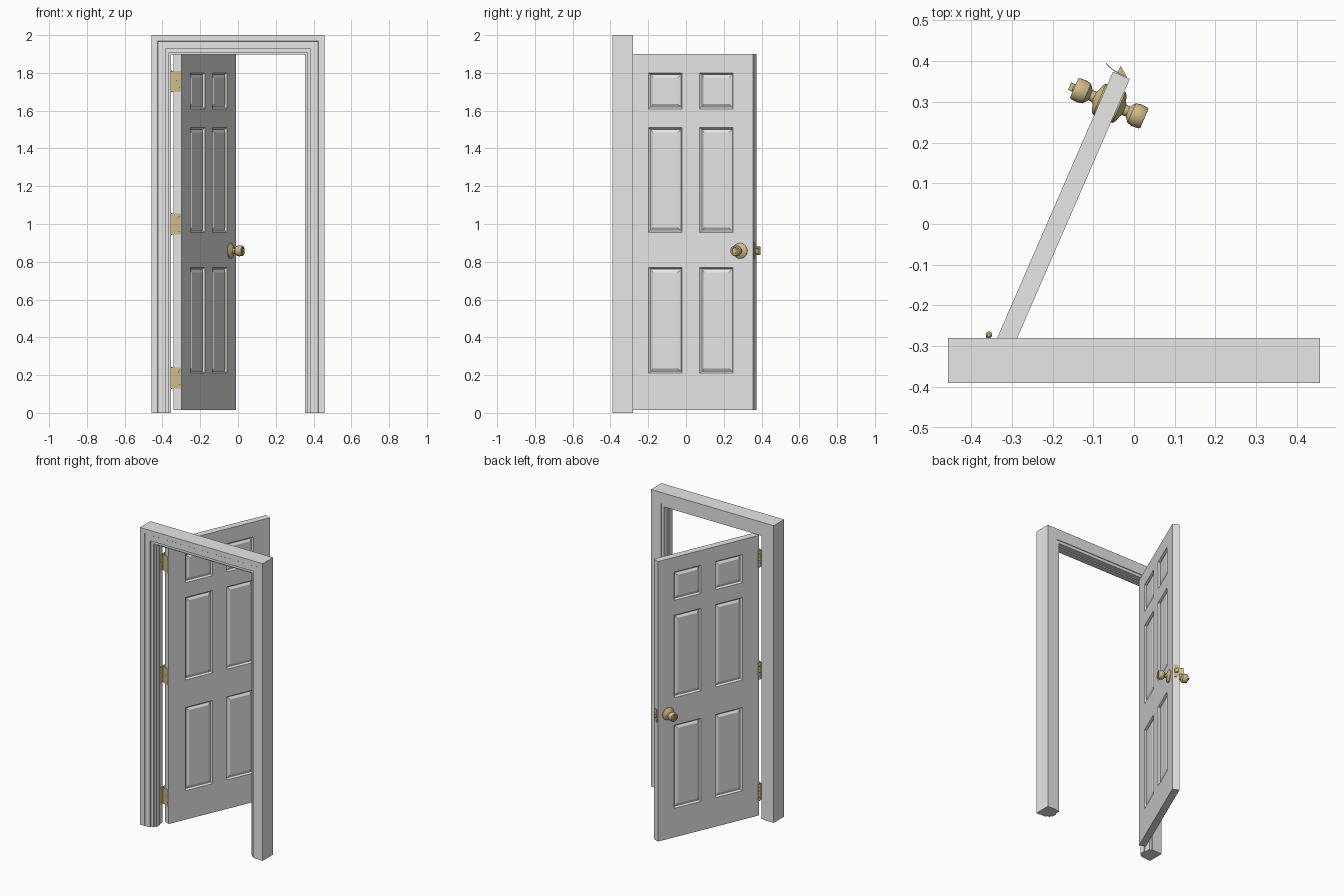
import bpy, bmesh, math
from mathutils import Matrix, Vector

cube = bpy.data.objects.get("Cube")
if cube:
    bpy.data.objects.remove(cube, do_unlink=True)


def material(name, rgb):
    m = bpy.data.materials.new(name)
    m.use_nodes = True
    m.diffuse_color = (*rgb, 1)
    m.node_tree.nodes["Principled BSDF"].inputs["Base Color"].default_value = (*rgb, 1)
    return m


PAINT = material("light grey paint", (0.8, 0.8, 0.8))
BRASS = material("aged brass", (0.64, 0.5, 0.25))

# Placement of the open door: local x runs along its width, local y through its thickness
SWING = Matrix.Translation((-0.32, -0.30, 0)) @ Matrix.Rotation(math.radians(66.5), 4, 'Z')
WORLD = Matrix.Identity(4)


def finish(bm, name, mat, matrix=WORLD, smooth=False):
    bmesh.ops.recalc_face_normals(bm, faces=bm.faces)
    me = bpy.data.meshes.new(name)
    bm.to_mesh(me)
    bm.free()
    me.materials.append(mat)
    me.transform(matrix)
    ob = bpy.data.objects.new(name, me)
    bpy.context.collection.objects.link(ob)
    if smooth:
        bpy.ops.object.select_all(action='DESELECT')
        ob.select_set(True)
        bpy.context.view_layer.objects.active = ob
        bpy.ops.object.shade_smooth_by_angle(angle=math.radians(35))
    return ob


def add_box(bm, lo, hi):
    lo, hi = Vector(lo), Vector(hi)
    m = Matrix.Translation((lo + hi) / 2) @ Matrix.Diagonal((*(hi - lo), 1))
    return bmesh.ops.create_cube(bm, size=1, matrix=m)["verts"]


def add_lathe(bm, profile, matrix, segments=28):
    """Spin (radius, height) points about z, then place the result."""
    rings = []
    for r, h in profile:
        ring = []
        for i in range(segments):
            a = math.tau * i / segments
            ring.append(bm.verts.new(matrix @ Vector((r * math.cos(a), r * math.sin(a), h))))
        rings.append(ring)
    for a, b in zip(rings, rings[1:]):
        for i in range(segments):
            j = (i + 1) % segments
            bm.faces.new((a[i], a[j], b[j], b[i]))
    bm.faces.new(rings[0])
    bm.faces.new(rings[-1])


# Door frame: stepped jamb profile (inward distance, depth) mitred around the opening
HALF, HEIGHT = 0.457, 2.0
jamb = [(0, -0.39), (0.032, -0.39), (0.034, -0.387), (0.072, -0.387), (0.072, -0.375),
        (0.092, -0.375), (0.092, -0.36), (0.103, -0.36), (0.103, -0.325),
        (0.095, -0.325), (0.095, -0.285), (0.075, -0.285), (0.075, -0.28), (0, -0.28)]
bm = bmesh.new()
loops = []
for side, top in ((-1, False), (-1, True), (1, True), (1, False)):
    loops.append([bm.verts.new((side * (HALF - d), y, HEIGHT - d if top else 0))
                  for d, y in jamb])
for a, b in zip(loops, loops[1:]):
    for i in range(len(jamb)):
        j = (i + 1) % len(jamb)
        bm.faces.new((a[i], a[j], b[j], b[i]))
bm.faces.new(loops[0])
bm.faces.new(loops[-1])
finish(bm, "door_frame", PAINT)

# Door leaf with six raised panels on both faces
WIDTH, THICK = 0.725, 0.0225
columns = [(0.12, 0.313), (0.415, 0.608)]
rows = [(0.21, 0.77), (0.955, 1.51), (1.61, 1.80)]
bm = bmesh.new()
add_box(bm, (0, -THICK, 0.015), (WIDTH, THICK, 1.9))
for axis, spans in (((1, 0, 0), columns), ((0, 0, 1), rows)):
    for value in [v for span in spans for v in span]:
        bmesh.ops.bisect_plane(bm, geom=bm.verts[:] + bm.edges[:] + bm.faces[:],
                               plane_co=Vector(axis) * value, plane_no=axis)
bm.normal_update()


def is_panel(face):
    c = face.calc_center_median()
    return (abs(face.normal.y) > 0.9 and any(a < c.x < b for a, b in columns)
            and any(a < c.z < b for a, b in rows))


panels = [f for f in bm.faces if is_panel(f)]
for thickness, depth in ((0.005, -0.004), (0.007, -0.007), (0.006, 0), (0.018, 0.008)):
    bmesh.ops.inset_individual(bm, faces=panels, thickness=thickness, depth=depth)
finish(bm, "door_leaf", PAINT, SWING)

# Knobs, rosettes and stems on both faces
KNOB_U, KNOB_Z = 0.65, 0.858
knob = [(0.041, 0.02), (0.041, 0.026), (0.036, 0.031), (0.02, 0.036), (0.014, 0.04),
        (0.013, 0.05), (0.02, 0.055), (0.026, 0.06), (0.029, 0.072), (0.028, 0.09),
        (0.025, 0.094), (0.018, 0.094), (0.016, 0.091)]
for side, label in ((-1, "outer"), (1, "inner")):
    bm = bmesh.new()
    place = Matrix.Translation((KNOB_U, 0, KNOB_Z)) @ Matrix.Rotation(-side * math.pi / 2, 4, 'X')
    add_lathe(bm, knob, place)
    if side > 0:
        add_lathe(bm, [(0.01, 0.09), (0.01, 0.097)], place, 16)
        add_box(bm, (KNOB_U - 0.01, 0.095, KNOB_Z - 0.003), (KNOB_U + 0.01, 0.106, KNOB_Z + 0.003))
    else:
        add_lathe(bm, [(0.009, 0.09), (0.009, 0.094)], place, 16)
    finish(bm, label + "_knob", BRASS, SWING, True)

# Latch plate with a sloped bolt
bm = bmesh.new()
add_box(bm, (WIDTH - 0.002, -0.014, KNOB_Z - 0.043), (WIDTH + 0.003, 0.014, KNOB_Z + 0.043))
for v in add_box(bm, (WIDTH, -0.009, KNOB_Z - 0.013), (WIDTH + 0.02, 0.011, KNOB_Z + 0.013)):
    if v.co.x > WIDTH + 0.01 and v.co.y < 0:
        v.co.x = WIDTH + 0.006
finish(bm, "latch", BRASS, SWING)

# Curled strike lip
bm = bmesh.new()
lip = []
for i in range(7):
    t = i / 6
    x, y = WIDTH + 0.002 + 0.009 * t * t, 0.012 + 0.034 * t
    lip.append([bm.verts.new((x + dx, y, KNOB_Z + dz))
                for dx, dz in ((0, -0.022), (0.002, -0.022), (0.002, 0.022), (0, 0.022))])
for a, b in zip(lip, lip[1:]):
    for i in range(4):
        j = (i + 1) % 4
        bm.faces.new((a[i], a[j], b[j], b[i]))
bm.faces.new(lip[0])
bm.faces.new(lip[-1])
finish(bm, "strike_lip", BRASS, SWING, True)

# Hinges: door leaf, jamb leaf, screws and knuckle barrel
SPAN = 0.055
for z, label in ((0.185, "lower"), (1.0, "middle"), (1.755, "upper")):
    bm = bmesh.new()
    add_box(bm, (-0.003, -0.02, z - SPAN), (0.001, 0.042, z + SPAN))
    for k in (-1, 0, 1):
        place = Matrix.Translation((0, 0.008 * (1 - 2 * abs(k)), z + k * 0.036))
        add_lathe(bm, [(0.006, 0.002), (0.006, 0.004), (0.003, 0.005)],
                  place @ Matrix.Rotation(-math.pi / 2, 4, 'Y'), 12)
    finish(bm, label + "_hinge_door_plate", BRASS, SWING, True)

    bm = bmesh.new()
    add_box(bm, (-0.363, -0.322, z - SPAN), (-0.359, -0.272, z + SPAN))
    for k in (-1, 0, 1):
        place = Matrix.Translation((-0.36, -0.3 - 0.008 * (1 - 2 * abs(k)), z + k * 0.036))
        add_lathe(bm, [(0.006, 0), (0.006, 0.002), (0.003, 0.003)],
                  place @ Matrix.Rotation(math.pi / 2, 4, 'Y'), 12)
    finish(bm, label + "_hinge_jamb_plate", BRASS, WORLD, True)

    bm = bmesh.new()
    barrel = [(0.004, -SPAN - 0.004)]
    for k in range(5):
        a, b = (-SPAN + 2 * SPAN * n / 5 for n in (k, k + 1))
        barrel += [(0.007, a), (0.008, a + 0.001), (0.008, b - 0.001), (0.007, b)]
    barrel.append((0.004, SPAN + 0.004))
    # Shared radii between knuckles are merged
    barrel = [p for i, p in enumerate(barrel) if i == 0 or abs(p[1] - barrel[i - 1][1]) > 1e-6]
    add_lathe(bm, barrel, Matrix.Translation((-0.356, -0.272, z)), 16)
    finish(bm, label + "_hinge_barrel", BRASS, WORLD, True)
